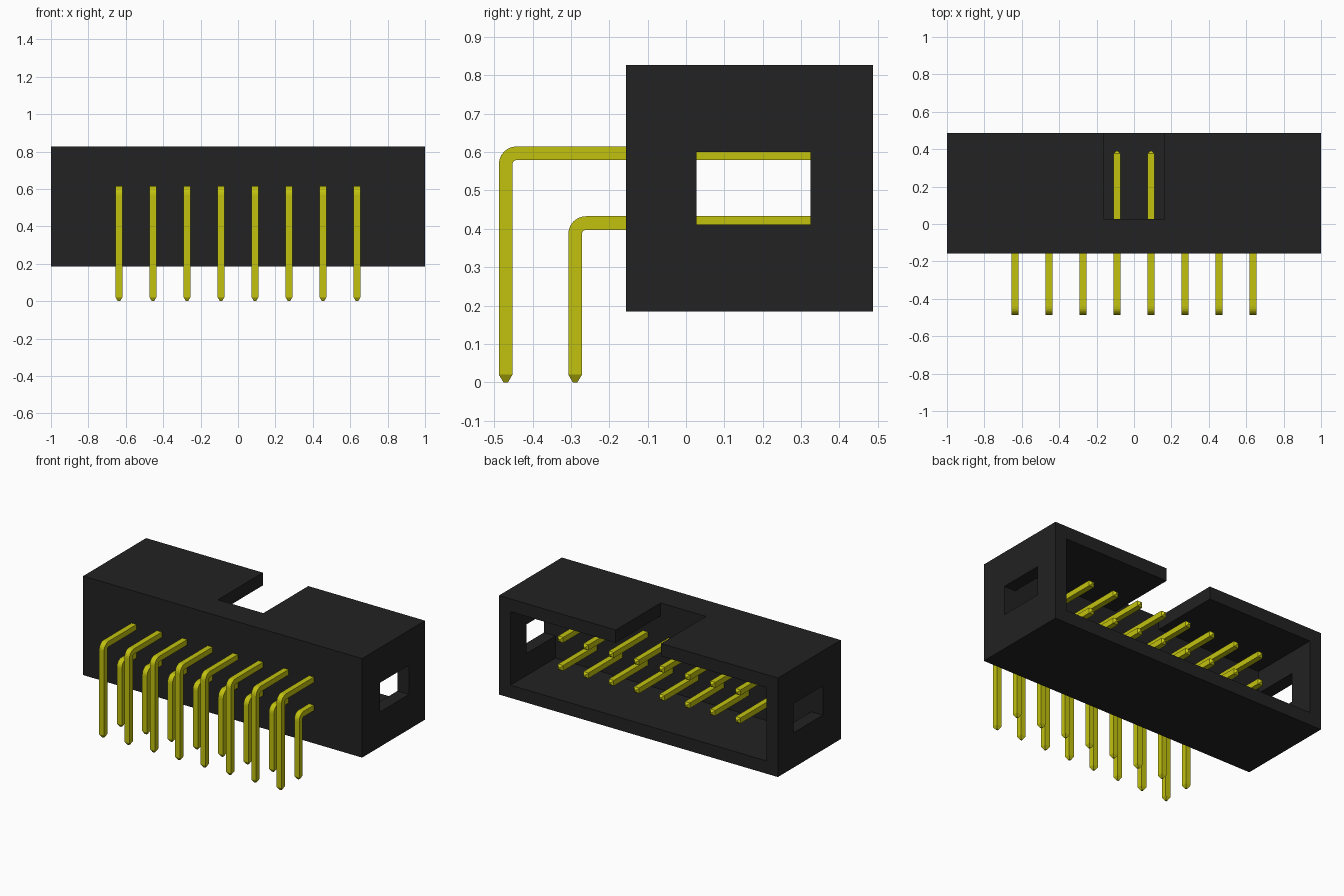
import bpy, bmesh, math
from mathutils import Vector

cube = bpy.data.objects.get("Cube")
if cube:
    bpy.data.objects.remove(cube, do_unlink=True)


def material(name, rgb, rough):
    m = bpy.data.materials.new(name)
    m.use_nodes = True
    m.diffuse_color = (*rgb, 1)
    bsdf = next(n for n in m.node_tree.nodes if n.type == 'BSDF_PRINCIPLED')
    bsdf.inputs["Base Color"].default_value = (*rgb, 1)
    bsdf.inputs["Roughness"].default_value = rough
    return m


BLACK = material("black plastic", (0.016, 0.016, 0.016), 0.6)
GOLD = material("yellow metal", (0.54, 0.54, 0.005), 0.5)


def finish(name, bm, mat):
    bmesh.ops.recalc_face_normals(bm, faces=bm.faces)
    me = bpy.data.meshes.new(name)
    bm.to_mesh(me)
    bm.free()
    me.materials.append(mat)
    ob = bpy.data.objects.new(name, me)
    bpy.context.collection.objects.link(ob)
    return ob


def box(name, x, y, z, mat):
    bm = bmesh.new()
    bmesh.ops.create_cube(bm, size=1)
    for v in bm.verts:
        v.co = [a + (b - a) * (c + 0.5) for c, (a, b) in zip(v.co, (x, y, z))]
    return finish(name, bm, mat)


# Housing: box opened at the back, keyed notch in the top, window through both ends
Y0, Y1, Z0, Z1 = -0.157, 0.487, 0.185, 0.827
FLOOR, WALL = 0.027, 0.083
housing = box("housing", (-1, 1), (Y0, Y1), (Z0, Z1), BLACK)
cutters = [
    box("cavity_cutter", (-1 + WALL, 1 - WALL), (FLOOR, 0.6), (Z0 + WALL, Z1 - WALL), BLACK),
    box("notch_cutter", (-0.163, 0.163), (FLOOR, 0.6), (0.6, 1.0), BLACK),
    box("window_cutter", (-1.2, 1.2), (FLOOR, 0.325), (0.411, 0.60), BLACK),
]
bpy.context.view_layer.objects.active = housing
for c in cutters:
    c.hide_render = True
    mod = housing.modifiers.new(c.name, 'BOOLEAN')
    mod.operation = 'DIFFERENCE'
    mod.solver = 'EXACT'
    mod.object = c
    bpy.ops.object.modifier_apply(modifier=mod.name)
for c in cutters:
    bpy.data.objects.remove(c, do_unlink=True)

# Pins: square bar swept along a right-angle bend, with tapered ends
HALF, BEND, TIP, END = 0.0178, 0.0285, 0.02, 0.39


def pin(name, x, y, z):
    """Leg stands at y, arm runs back at height z."""
    # stations: (y, z, direction angle in the yz plane, half width)
    path = [(y, 0, math.pi / 2, 0.006), (y, TIP, math.pi / 2, HALF)]
    for i in range(7):
        a = math.pi / 2 * (1 - i / 6)
        path.append((y + BEND - BEND * math.sin(a), z - BEND + BEND * math.cos(a), a, HALF))
    path += [(END - TIP * 0.7, z, 0, HALF), (END, z, 0, 0.006)]
    bm = bmesh.new()
    rings = []
    for py, pz, a, h in path:
        n = Vector((0, -math.sin(a), math.cos(a)))
        rings.append([bm.verts.new(Vector((x + sx * h, py, pz)) + n * sn * h)
                      for sx, sn in ((-1, -1), (1, -1), (1, 1), (-1, 1))])
    for r, s in zip(rings, rings[1:]):
        for i in range(4):
            j = (i + 1) % 4
            bm.faces.new((r[i], r[j], s[j], s[i]))
    bm.faces.new(rings[0])
    bm.faces.new(rings[-1])
    return finish(name, bm, GOLD)


PITCH = 0.1818
for i in range(8):
    px = (i - 3.5) * PITCH
    pin(f"upper_pin_{i + 1}", px, -0.470, 0.597)
    pin(f"lower_pin_{i + 1}", px, -0.289, 0.415)
